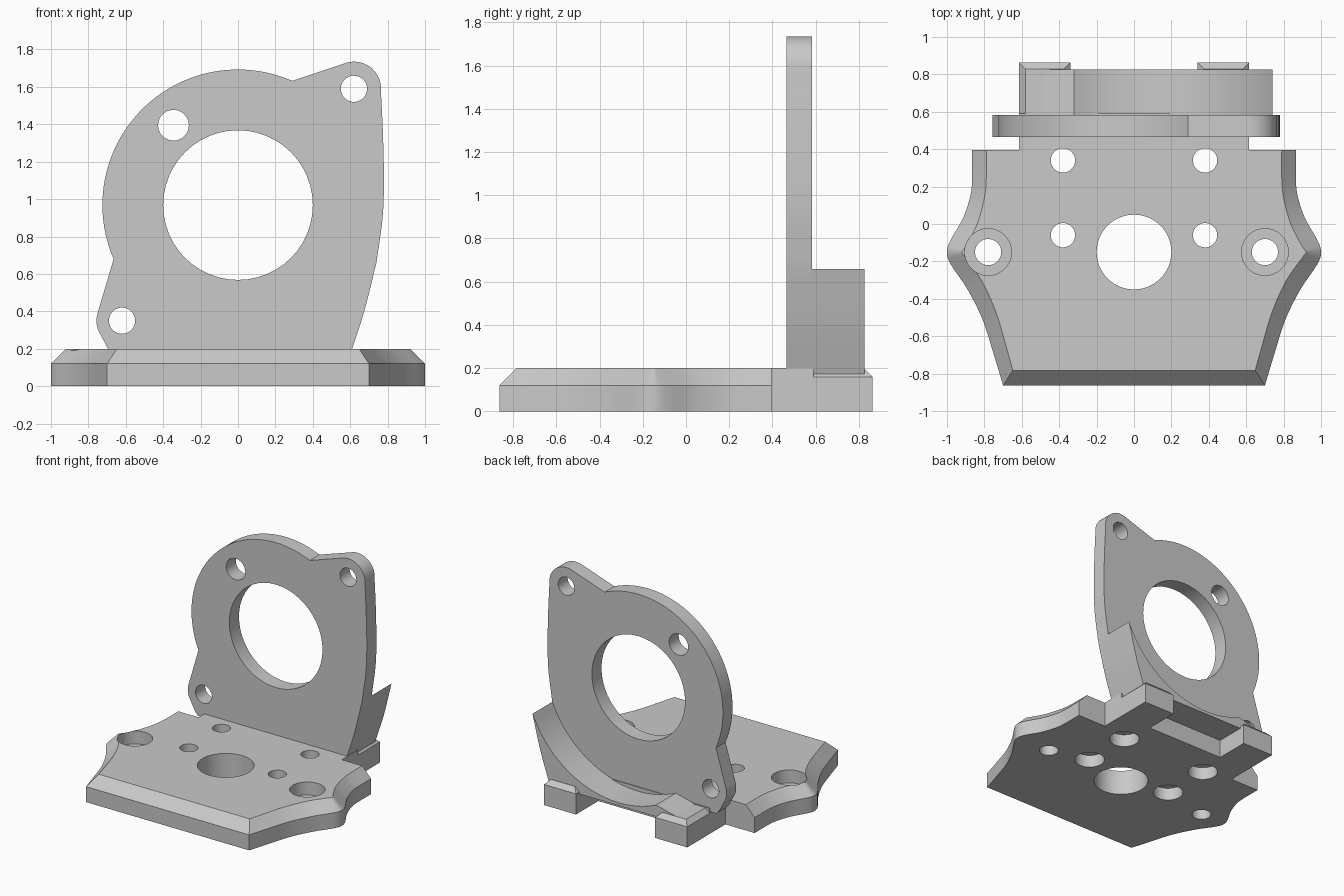
import bpy, bmesh, math
from mathutils import Vector, Matrix

cube = bpy.data.objects.get("Cube")
if cube:
    bpy.data.objects.remove(cube)

grey = bpy.data.materials.new("plain grey")
grey.use_nodes = True
colour = (0.585, 0.585, 0.585, 1)
grey.diffuse_color = colour
grey.node_tree.nodes["Principled BSDF"].inputs["Base Color"].default_value = colour


def add(name, bm):
    mesh = bpy.data.meshes.new(name)
    bm.to_mesh(mesh)
    bm.free()
    mesh.materials.append(grey)
    ob = bpy.data.objects.new(name, mesh)
    bpy.context.collection.objects.link(ob)
    return ob


def loft(name, rings):
    """Skin a solid through rings that run counter-clockwise seen from the last one."""
    bm = bmesh.new()
    loops = [[bm.verts.new(p) for p in ring] for ring in rings]
    n = len(loops[0])
    for a, b in zip(loops, loops[1:]):
        for i in range(n):
            j = (i + 1) % n
            bm.faces.new((a[i], a[j], b[j], b[i]))
    bm.faces.new(loops[0][::-1])
    bm.faces.new(loops[-1])
    return add(name, bm)


def slab_y(name, profile, front, back):
    return loft(name, [[(x, y, z) for x, z in profile] for y in (back, front)])


def smooth_path(pts, steps=5):
    """Catmull-Rom curve through points of any dimension."""
    p = [Vector(q) for q in pts]
    p = [2 * p[0] - p[1]] + p + [2 * p[-1] - p[-2]]
    out = []
    for a, b, c, d in zip(p, p[1:], p[2:], p[3:]):
        for k in range(steps):
            t = k / steps
            out.append((2 * b + (c - a) * t + (2 * a - 5 * b + 4 * c - d) * t * t
                        + (3 * b - a - 3 * c + d) * t ** 3) / 2)
    return [tuple(v) for v in out] + [tuple(p[-2])]


def arc(cx, cz, r, start, end, n):
    angles = [math.radians(start + (end - start) * i / n) for i in range(n + 1)]
    return [(cx + r * math.cos(a), cz + r * math.sin(a)) for a in angles]


def drill(ob, holes, upright):
    """Cut round holes: (u, v, radius, low, high) along z, or along y."""
    helpers = []
    for u, v, r, lo, hi in holes:
        mid = (lo + hi) / 2
        if upright:
            m = Matrix.Translation((u, v, mid))
        else:
            m = Matrix.Translation((u, mid, v)) @ Matrix.Rotation(math.pi / 2, 4, 'X')
        bm = bmesh.new()
        bmesh.ops.create_cone(bm, cap_ends=True, segments=48, radius1=r, radius2=r,
                              depth=hi - lo, matrix=m)
        cutter = add("hole_cutter", bm)
        cutter.hide_render = True
        mod = ob.modifiers.new("hole", 'BOOLEAN')
        mod.operation, mod.solver, mod.object = 'DIFFERENCE', 'EXACT', cutter
        helpers.append(cutter)
    graph = bpy.context.evaluated_depsgraph_get()
    mesh = bpy.data.meshes.new_from_object(ob.evaluated_get(graph))
    ob.modifiers.clear()
    ob.data = mesh
    for h in helpers:
        bpy.data.objects.remove(h)


# Base: each side point pairs the lower rim with the narrower top rim
side = smooth_path([(0.70, -0.863, 0.648, -0.783), (0.755, -0.68, 0.685, -0.65),
                    (0.81, -0.51, 0.735, -0.48), (0.89, -0.35, 0.81, -0.31),
                    (0.98, -0.215, 0.90, -0.18), (1.0, -0.15, 0.92, -0.15),
                    (0.98, -0.085, 0.90, -0.12), (0.915, 0.03, 0.838, 0.0),
                    (0.875, 0.15, 0.80, 0.14), (0.866, 0.24, 0.79, 0.24),
                    (0.866, 0.395, 0.79, 0.395)])
neck = [(0.615, 0.395) * 2, (0.615, 0.59) * 2]
half = side + neck
rim = half + [(-a, b, -c, d) for a, b, c, d in reversed(half)]
base = loft("base_plate", [[(a, b, 0) for a, b, c, d in rim],
                           [(a, b, 0.12) for a, b, c, d in rim],
                           [(c, d, 0.2) for a, b, c, d in rim]])
holes = [(0, -0.15, 0.2, -0.1, 0.3)]
for x in (-0.38, 0.38):
    for y in (-0.06, 0.34):
        holes += [(x, y, 0.065, -0.1, 0.3), (x, y, 0.11, -0.1, 0.1)]
for x in (-0.78, 0.70):
    holes += [(x, -0.15, 0.07, -0.1, 0.3), (x, -0.15, 0.125, 0.1, 0.3)]
drill(base, holes, True)

# Rear tabs with bevelled tops, and the thin web bridging them
for name, x0, x1 in (("left_rear_tab", 0.34, 0.615), ("right_rear_tab", -0.615, -0.34)):
    c, y0, y1 = 0.035, 0.59, 0.863
    rect = [(x0, y0), (x1, y0), (x1, y1), (x0, y1)]
    small = [(x0 + c, y0), (x1 - c, y0), (x1 - c, y1 - c), (x0 + c, y1 - c)]
    loft(name, [[(x, y, 0) for x, y in rect], [(x, y, 0.16) for x, y in rect],
                [(x, y, 0.195) for x, y in small]])
slab_y("rear_web", [(-0.36, 0.145), (0.36, 0.145), (0.36, 0.165), (-0.36, 0.165)],
       0.58, 0.825)

# Upright mounting plate: ring with two lugs and a bowed left edge
low_edge = smooth_path([(0.60, 0.17), (0.675, 0.40), (0.74, 0.66)])
high_edge = smooth_path([(0.74, 0.66), (0.773, 0.90), (0.78, 1.10),
                         (0.775, 1.35), (0.763, 1.60)])
centre_z = 0.968
ring_start = math.degrees(math.atan2(1.633 - centre_z, 0.29))
ring_end = 360 - math.degrees(math.atan2(centre_z - 0.68, -0.664))
plate_profile = (low_edge + high_edge[1:-1]
                 + arc(0.62, 1.59, 0.145, 3, 107, 14)
                 + arc(0, centre_z, 0.725, ring_start, ring_end, 48)
                 + arc(-0.62, 0.35, 0.137, 162, 212, 8)
                 + [(-0.695, 0.2), (-0.67, 0.17)])
plate = slab_y("mounting_plate", plate_profile, 0.465, 0.583)
drill(plate, [(x, z, r, 0.3, 0.8) for x, z, r in
              ((0, centre_z, 0.4), (0.62, 1.59, 0.07),
               (-0.345, 1.395, 0.082), (-0.62, 0.35, 0.07))], False)

# Cradle behind the plate, hollowed by a large round cut
cut_start = math.degrees(math.atan2(0.66 - centre_z, 0.74))
cut_end = math.degrees(math.atan2(0.237 - centre_z, -0.32))
cradle_profile = (low_edge + arc(0, centre_z, 0.8, cut_start, cut_end, 32)[1:]
                  + [(-0.58, 0.172), (-0.58, 0.155), (0.595, 0.155)])
slab_y("rear_cradle", cradle_profile, 0.575, 0.825)

# Smooth the curved walls, keep the edges crisp
for ob in bpy.context.collection.objects:
    if ob.type == 'MESH' and grey.name in ob.data.materials:
        ob.data.polygons.foreach_set("use_smooth", [True] * len(ob.data.polygons))
        ob.data.set_sharp_from_angle(angle=math.radians(25))
